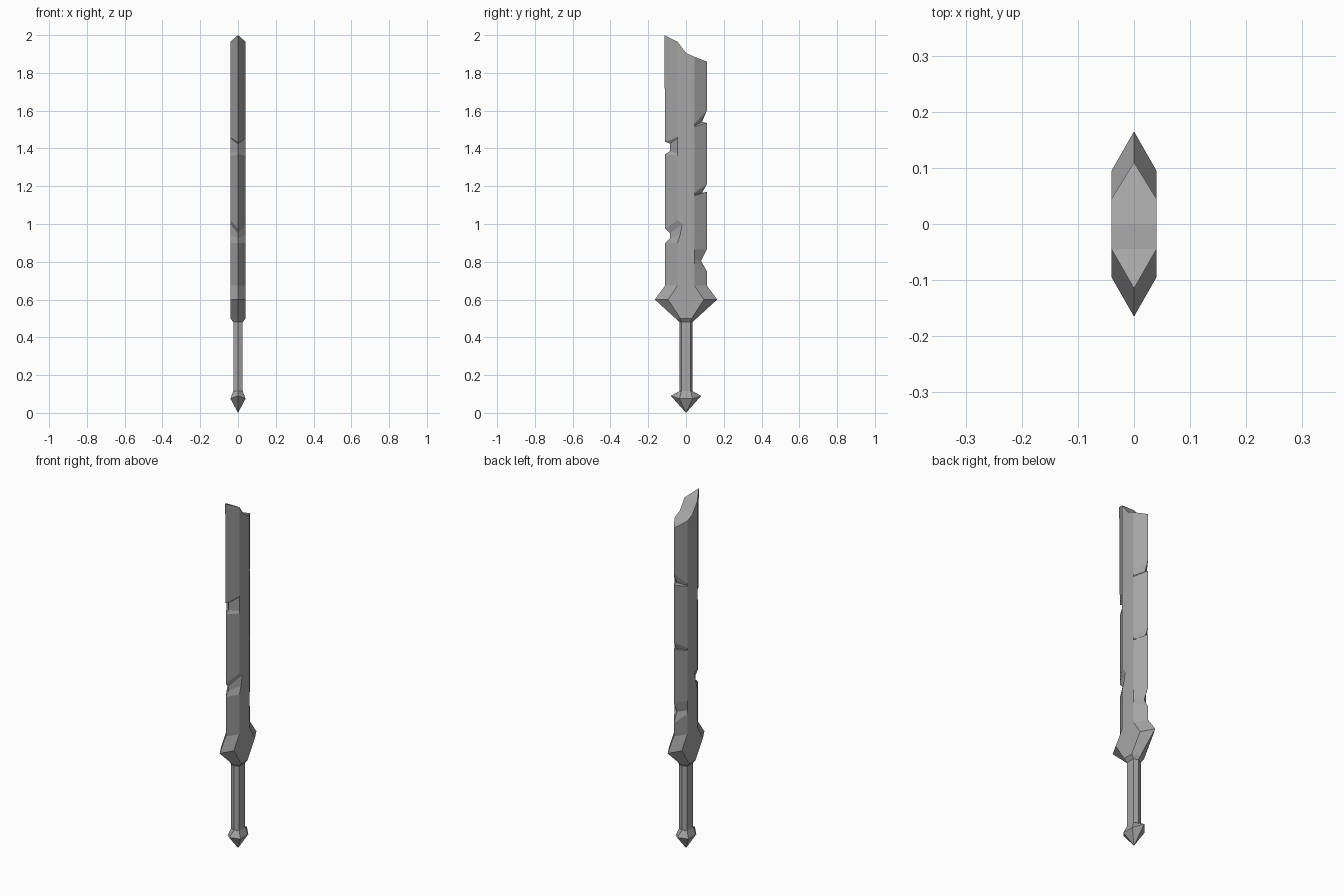
import bpy, bmesh

if "Cube" in bpy.data.objects:
    bpy.data.objects.remove(bpy.data.objects["Cube"])

steel = bpy.data.materials.new("grey steel")
steel.diffuse_color = (0.38, 0.38, 0.38, 1)
steel.use_nodes = True
steel.node_tree.nodes["Principled BSDF"].inputs["Base Color"].default_value = steel.diffuse_color


def rows(*pts):
    """Each row: edge y, edge z, ridge y, ridge z, ridge x (half thickness)."""
    return [p if len(p) == 5 else p + (0.04,) for p in pts]


def lofted(name, left, right, mid_top=()):
    """Six-sided bar: sharp edges at x=0, two ridges per side, flat cheeks."""
    bm = bmesh.new()
    cache = {}

    def v(x, y, z):
        key = (round(x, 4), round(y, 4), round(z, 4))
        if key not in cache:
            cache[key] = bm.verts.new(key)
        return cache[key]

    def face(pts):
        vs = list(dict.fromkeys(v(*p) for p in pts))
        if len(vs) > 2 and not bm.faces.get(vs):
            bm.faces.new(vs)

    def edge(r):
        return (0, r[0], r[1])

    def ridge(r, s):
        return (s * r[4], r[2], r[3])

    for s in (1, -1):
        # bevels
        for side in (left, right):
            for a, b in zip(side, side[1:]):
                face([edge(a), edge(b), ridge(b, s), ridge(a, s)])
        # flat cheek
        if mid_top or len(left) != len(right):
            mid = [(s * 0.04, y, z) for y, z in mid_top]
            face([ridge(r, s) for r in left] + mid + [ridge(r, s) for r in reversed(right)])
        else:
            for i in range(len(left) - 1):
                face([ridge(left[i], s), ridge(left[i + 1], s),
                      ridge(right[i + 1], s), ridge(right[i], s)])
    # end caps
    for i, mids in ((0, ()), (-1, mid_top)):
        a, b = left[i], right[i]
        path = [(a[4], a[2], a[3])] + [(0.04, y, z) for y, z in mids] + [(b[4], b[2], b[3])]
        face([edge(a), ridge(a, 1), ridge(a, -1)])
        face([edge(b), ridge(b, 1), ridge(b, -1)])
        for p, q in zip(path, path[1:]):
            face([p, q, (-q[0], q[1], q[2]), (-p[0], p[1], p[2])])
    bmesh.ops.recalc_face_normals(bm, faces=bm.faces[:])
    me = bpy.data.meshes.new(name)
    bm.to_mesh(me)
    bm.free()
    me.materials.append(steel)
    ob = bpy.data.objects.new(name, me)
    bpy.context.collection.objects.link(ob)


def symmetric(name, side):
    lofted(name, [(-r[0], r[1], -r[2], r[3], r[4]) for r in side], side)


# Blade with chipped edges and a broken tip
left = rows(
    (-0.11, 0.675, -0.045, 0.675),
    (-0.11, 0.90, -0.045, 0.90),
    (-0.085, 0.925, -0.03, 0.945),
    (-0.085, 0.95, -0.02, 1.00),
    (-0.11, 0.975, -0.045, 1.02),
    (-0.11, 1.37, -0.045, 1.36),
    (-0.085, 1.385, -0.045, 1.375),
    (-0.085, 1.425, -0.045, 1.455),
    (-0.11, 1.435, -0.045, 1.46),
    (-0.115, 2.0, -0.045, 1.965))
right = rows(
    (0.11, 0.675, 0.045, 0.675),
    (0.11, 0.75, 0.045, 0.79),
    (0.08, 0.805, 0.045, 0.81),
    (0.11, 0.865, 0.045, 0.865),
    (0.11, 1.17, 0.045, 1.15),
    (0.085, 1.165, 0.045, 1.155),
    (0.11, 1.21, 0.045, 1.165),
    (0.11, 1.535, 0.045, 1.515),
    (0.085, 1.54, 0.045, 1.52),
    (0.11, 1.60, 0.045, 1.53),
    (0.11, 1.86, 0.045, 1.885))
lofted("blade", left, right, [(0.0, 1.905)])

# Guard
symmetric("guard", rows(
    (0.035, 0.48, 0.025, 0.48, 0.025),
    (0.05, 0.495, 0.03, 0.50),
    (0.165, 0.60, 0.095, 0.60),
    (0.11, 0.675, 0.045, 0.675)))

# Grip
symmetric("grip", rows(
    (0.035, 0.11, 0.025, 0.11, 0.025),
    (0.035, 0.48, 0.025, 0.48, 0.025)))

# Pommel
symmetric("pommel", rows(
    (0.0, 0.0, 0.0, 0.0, 0.0),
    (0.08, 0.09, 0.035, 0.075, 0.04),
    (0.035, 0.115, 0.025, 0.115, 0.025)))
